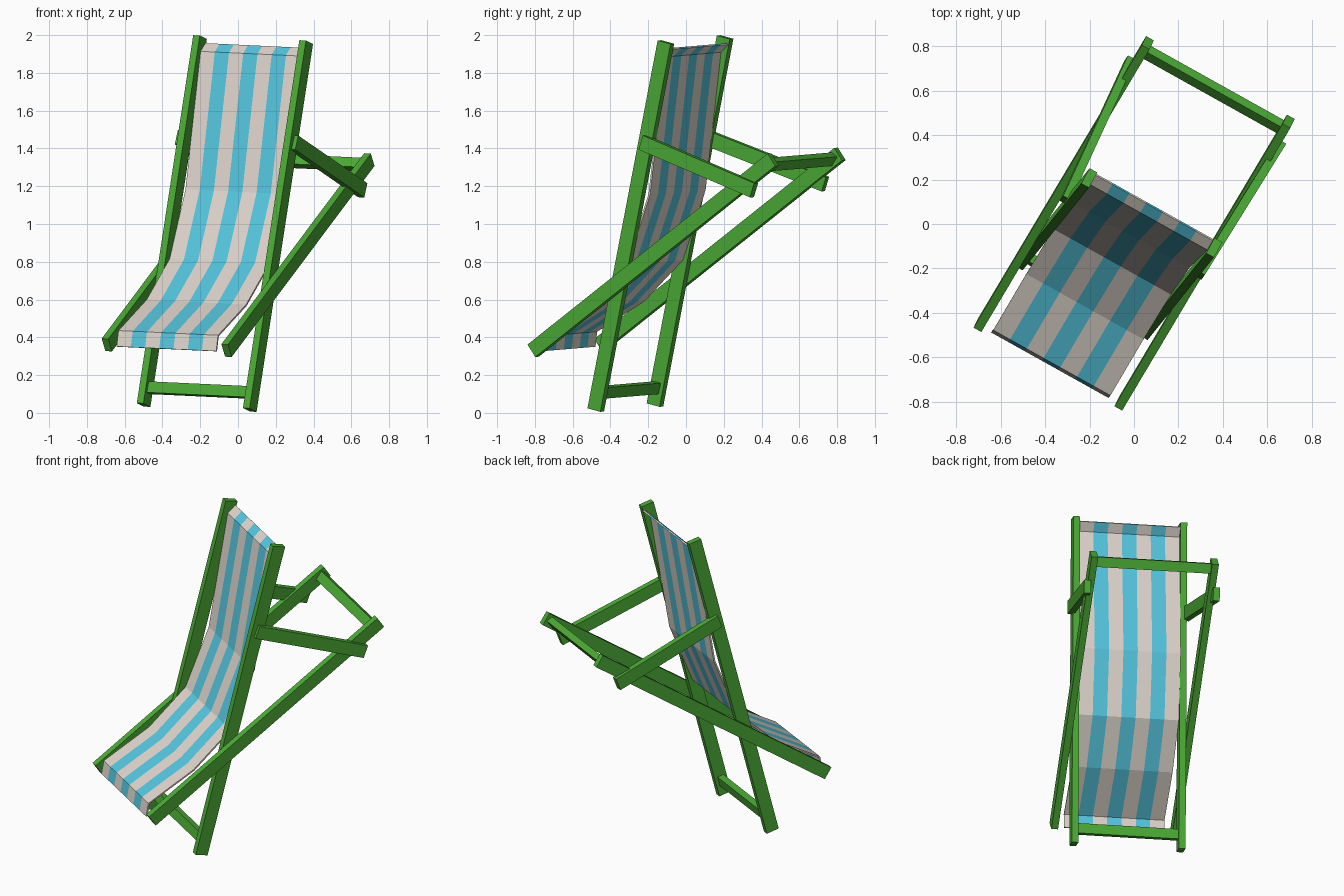
import bpy, bmesh
from mathutils import Vector, Matrix

if "Cube" in bpy.data.objects:
    bpy.data.objects.remove(bpy.data.objects["Cube"])

# The chair is built straight (x across, y back, z up, centre at origin), then posed.
U = Vector((0.873, -0.487, -0.041)).normalized()
V = Vector((0, 0, 1)).cross(U).normalized()
W = U.cross(V)
POSE = Matrix.Translation((.006, 0, 1)) @ Matrix((U, V, W)).transposed().to_4x4()


def material(name, rgb):
    m = bpy.data.materials.new(name)
    m.diffuse_color = (*rgb, 1)
    m.use_nodes = True
    m.node_tree.nodes["Principled BSDF"].inputs["Base Color"].default_value = m.diffuse_color
    return m


GREEN = material("green paint", (0.07, 0.40, 0.036))
CREAM = material("cream canvas", (0.73, 0.665, 0.60))
BLUE = material("blue canvas", (0.09, 0.56, 0.73))


def finish(name, bm, mats):
    bmesh.ops.recalc_face_normals(bm, faces=bm.faces[:])
    me = bpy.data.meshes.new(name)
    bm.to_mesh(me)
    bm.free()
    for m in mats:
        me.materials.append(m)
    ob = bpy.data.objects.new(name, me)
    bpy.context.collection.objects.link(ob)
    ob.matrix_world = POSE
    return ob


def beam(name, p0, p1, thick, width, side):
    """Rectangular bar from p0 to p1; 'thick' is measured along side."""
    p0, p1 = Vector(p0), Vector(p1)
    d = (p1 - p0).normalized()
    s = Vector(side)
    s = (s - d * s.dot(d)).normalized()
    t = d.cross(s)
    rot = Matrix((s, t, d)).transposed().to_4x4()
    size = Matrix.Diagonal((thick, width, (p1 - p0).length, 1))
    bm = bmesh.new()
    bmesh.ops.create_cube(bm, size=1, matrix=Matrix.Translation((p0 + p1) / 2) @ rot @ size)
    return finish(name, bm, [GREEN])


# Mirrored side bars: uprights, long seat rails, rear struts
for s, tag in ((-1, "left"), (1, "right")):
    beam(f"upright_{tag}", (s * .322, -.39, -.972), (s * .322, .08, .977), .04, .08, (1, 0, 0))
    beam(f"seat_rail_{tag}", (s * .363, -.739, -.656), (s * .363, .739, .356), .04, .08, (1, 0, 0))
    beam(f"strut_{tag}", (s * .345, -.06, .446), (s * .388, .633, .195), .04, .08, (1, 0, 0))

# Crossbars
beam("foot_crossbar", (-.302, -.368, -.88), (.302, -.368, -.88), .04, .06, (0, -.972, .235))
beam("rear_crossbar", (-.343, .70, .329), (.343, .70, .329), .04, .06, (0, -.825, .565))

# Striped canvas sling: side profile (y, z) swept across seven stripes
profile = [(-.737, -.662), (-.724, -.58), (-.432, -.418), (-.195, -.2),
           (-.05, .17), (.06, .90), (.108, .942)]
N = 7
bm = bmesh.new()
grid = [[bm.verts.new((-.302 + .604 * i / N, y, z)) for i in range(N + 1)] for y, z in profile]
for r0, r1 in zip(grid, grid[1:]):
    for i in range(N):
        f = bm.faces.new((r0[i], r0[i + 1], r1[i + 1], r1[i]))
        f.material_index = i % 2
sling = finish("canvas_sling", bm, [CREAM, BLUE])
mod = sling.modifiers.new("thickness", 'SOLIDIFY')
mod.thickness = .01
mod.offset = 0
